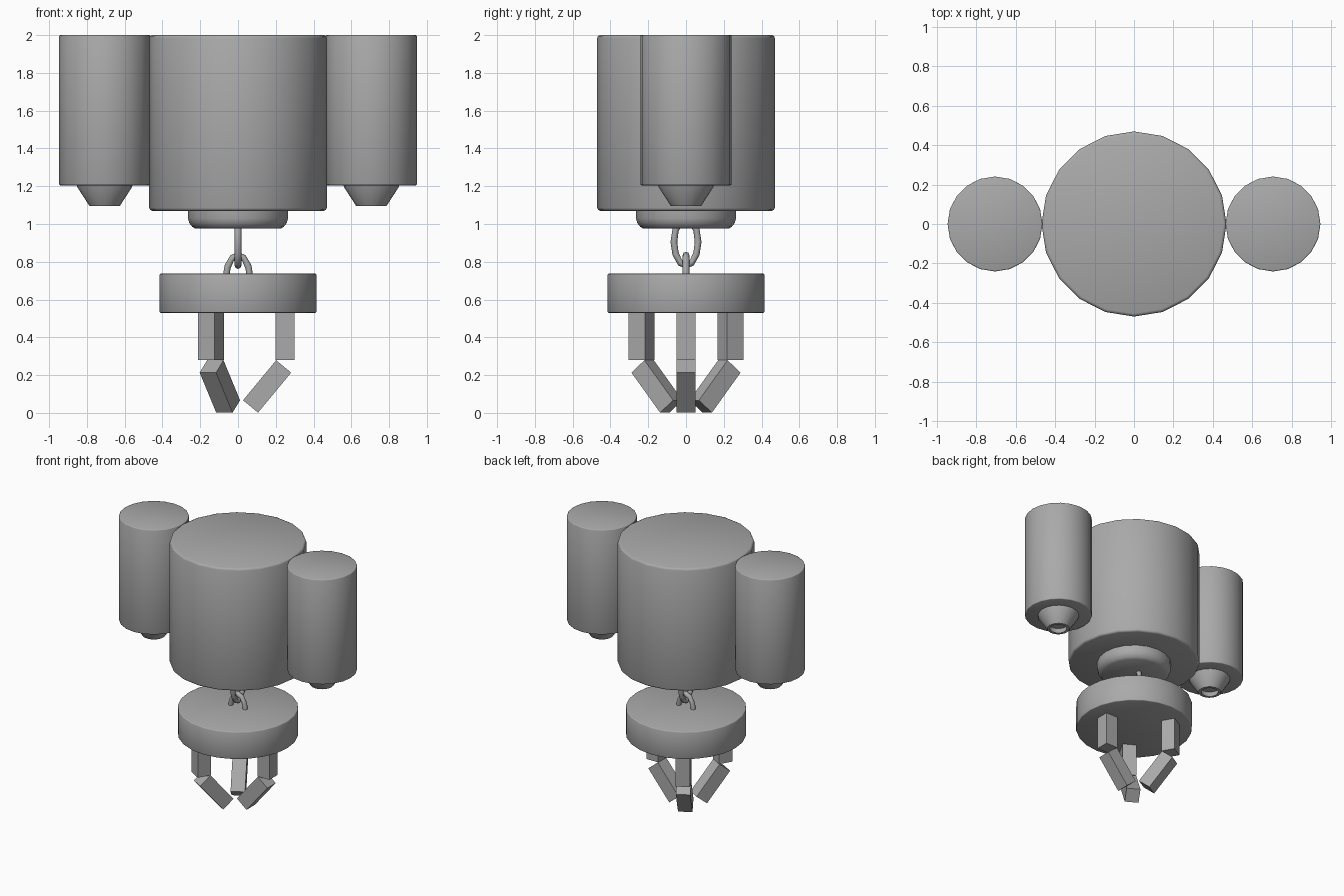
import bpy, bmesh, math
from mathutils import Matrix, Vector

if "Cube" in bpy.data.objects:
    bpy.data.objects.remove(bpy.data.objects["Cube"])

grey = bpy.data.materials.new("plain grey")
grey.diffuse_color = (0.4, 0.4, 0.4, 1)
grey.use_nodes = True
grey.node_tree.nodes["Principled BSDF"].inputs["Base Color"].default_value = grey.diffuse_color


def finish(bm, name, smooth=True):
    bmesh.ops.recalc_face_normals(bm, faces=bm.faces)
    mesh = bpy.data.meshes.new(name)
    bm.to_mesh(mesh)
    bm.free()
    mesh.materials.append(grey)
    ob = bpy.data.objects.new(name, mesh)
    bpy.context.collection.objects.link(ob)
    if smooth:
        bpy.ops.object.select_all(action='DESELECT')
        ob.select_set(True)
        bpy.context.view_layer.objects.active = ob
        bpy.ops.object.shade_smooth_by_angle(angle=math.radians(50))
    return ob


def lathe(name, profile, sides, x=0.0):
    """Turn (radius, z) points around a vertical axis and cap both ends."""
    bm = bmesh.new()
    rings = [[bm.verts.new((x + r * math.cos(2 * math.pi * i / sides),
                            r * math.sin(2 * math.pi * i / sides), z))
              for i in range(sides)] for r, z in profile]
    for a, b in zip(rings, rings[1:]):
        for i in range(sides):
            j = (i + 1) % sides
            bm.faces.new((a[i], a[j], b[j], b[i]))
    bm.faces.new(rings[0])
    bm.faces.new(rings[-1])
    return finish(bm, name)


def drum(name, r, z0, z1, sides, bevel, x=0.0):
    """Cylinder with softly rounded rims."""
    k = bevel * 0.3
    profile = [(r - bevel, z0), (r - k, z0 + k), (r, z0 + bevel),
               (r, z1 - bevel), (r - k, z1 - k), (r - bevel, z1)]
    return lathe(name, profile, sides, x)


def link(name, z, turn, steps=12, sides=8):
    """Elongated chain link standing upright."""
    bm = bmesh.new()
    rings = []
    for i in range(steps):
        a = 2 * math.pi * i / steps
        out = Vector((math.cos(a), 0, math.sin(a)))
        centre = Vector((0.064 * out.x, 0, z + 0.125 * out.z))
        ring = []
        for j in range(sides):
            b = 2 * math.pi * j / sides
            p = centre + 0.018 * (out * math.cos(b) + Vector((0, math.sin(b), 0)))
            ring.append(bm.verts.new(Matrix.Rotation(turn, 3, 'Z') @ p))
        rings.append(ring)
    for i in range(steps):
        a, b = rings[i], rings[(i + 1) % steps]
        for j in range(sides):
            k = (j + 1) % sides
            bm.faces.new((a[j], a[k], b[k], b[j]))
    return finish(bm, name)


def block(name, size, matrix):
    bm = bmesh.new()
    bmesh.ops.create_cube(bm, size=1, matrix=matrix @ Matrix.Diagonal((*size, 1)))
    return finish(bm, name, smooth=False)


# Main body and the rounded collar beneath it
drum("main_body", 0.47, 1.07, 2.0, 20, 0.015)
lathe("collar", [(0.265, 1.08), (0.265, 1.03), (0.258, 1.005),
                 (0.242, 0.985), (0.225, 0.975)], 20)

# Side tanks with hollow nozzles
for side, label in ((-1, "left"), (1, "right")):
    drum(label + "_tank", 0.241, 1.205, 2.0, 20, 0.006, side * 0.706)
    lathe(label + "_nozzle", [(0.148, 1.21), (0.145, 1.195), (0.08, 1.095),
                              (0.06, 1.095), (0.075, 1.14)], 20, side * 0.706)

# Chain of two crossed links
link("upper_chain_link", 0.905, math.pi / 2)
link("lower_chain_link", 0.71, 0)

# Claw base disc
drum("claw_base", 0.415, 0.53, 0.737, 24, 0.006)

# Three claws: an upright upper finger and an inward-leaning lower finger
for n, (x, y) in enumerate(((0.248, 0), (-0.143, 0.235), (-0.143, -0.235))):
    place = Matrix.Translation((x, y, 0)) @ Matrix.Rotation(n * math.tau / 3, 4, 'Z')
    block(f"upper_finger_{n + 1}", (0.1, 0.1, 0.27), place @ Matrix.Translation((0, 0, 0.415)))
    lean = Matrix.Translation((-0.094, 0, 0.14)) @ Matrix.Rotation(math.radians(39.6), 4, 'Y')
    block(f"lower_finger_{n + 1}", (0.103, 0.1, 0.275), place @ lean)
